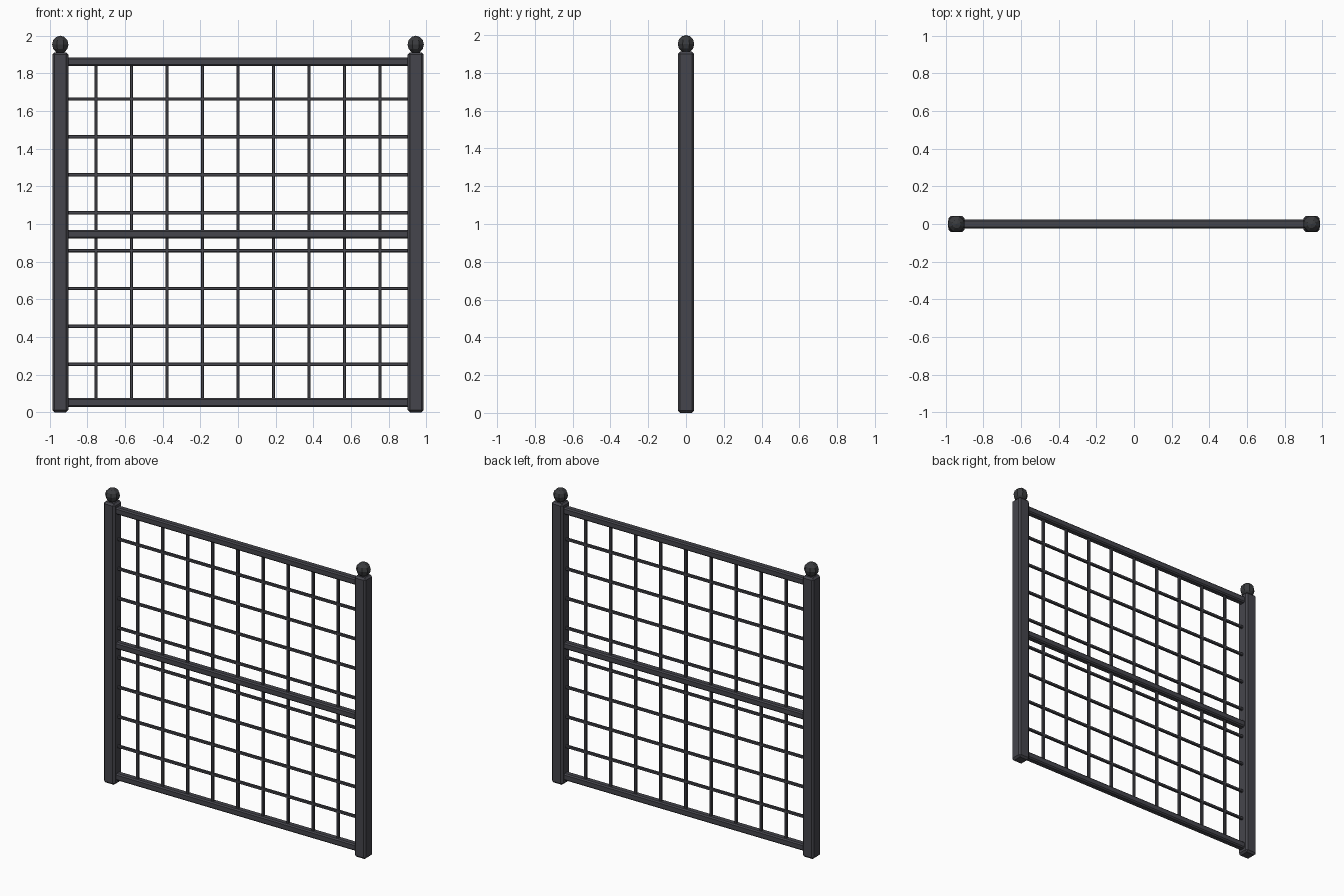
import bpy
import math

cube = bpy.data.objects.get("Cube")
if cube:
    bpy.data.objects.remove(cube, do_unlink=True)


def material(name, colour):
    mat = bpy.data.materials.new(name)
    mat.use_nodes = True
    mat.diffuse_color = colour
    mat.node_tree.nodes["Principled BSDF"].inputs["Base Color"].default_value = colour
    return mat


iron = material("dark iron", (0.06, 0.06, 0.072, 1))
cap_iron = material("darker cap iron", (0.042, 0.044, 0.048, 1))


def bar(name, centre, size, bevel):
    bpy.ops.mesh.primitive_cube_add(size=1, location=centre)
    obj = bpy.context.object
    obj.name = name
    obj.scale = size
    bpy.ops.object.transform_apply(location=False, rotation=False, scale=True)
    mod = obj.modifiers.new("chamfer", "BEVEL")
    mod.width = bevel
    mod.segments = 1
    obj.data.materials.append(iron)
    return obj


POST_X = 0.944
SPAN = 2 * POST_X - 0.06

# Posts with faceted ball caps
for side, sign in (("left", 1), ("right", -1)):
    bar(side + "_post", (sign * POST_X, 0, 0.956), (0.085, 0.085, 1.912), 0.012)
    bpy.ops.mesh.primitive_uv_sphere_add(
        segments=8, ring_count=6, radius=0.047,
        location=(sign * POST_X, 0, 1.953), rotation=(0, 0, math.pi / 8))
    ball = bpy.context.object
    ball.name = side + "_ball_cap"
    ball.data.materials.append(cap_iron)

# Main rails
for name, z in (("bottom_rail", 0.052), ("middle_rail", 0.945), ("top_rail", 1.861)):
    bar(name, (0, 0, z), (SPAN, 0.046, 0.046), 0.008)

# Thin horizontal bars
for i in range(8):
    bar(f"cross_bar_{i + 1}", (0, 0, 0.255 + i * 0.2013), (SPAN, 0.018, 0.018), 0.003)

# Thin upright bars
for i in range(-4, 5):
    bar(f"upright_bar_{i + 5}", (i * 0.1885, 0, 0.956), (0.018, 0.018, 1.8), 0.003)
